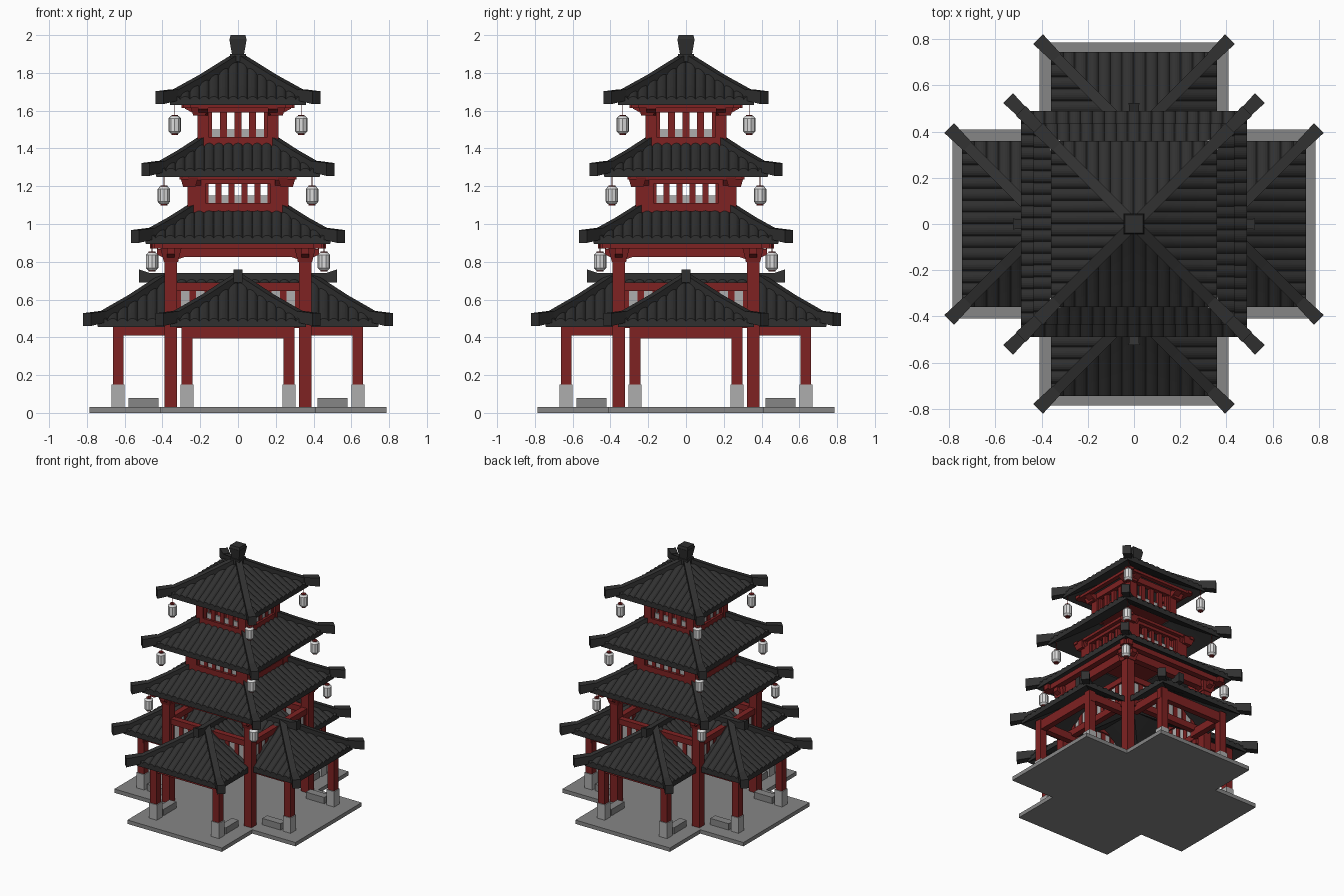
import bpy, bmesh, math
from mathutils import Matrix, Vector

cube = bpy.data.objects.get("Cube")
if cube:
    bpy.data.objects.remove(cube, do_unlink=True)


def material(name, r, g, b):
    m = bpy.data.materials.new(name)
    m.use_nodes = True
    m.diffuse_color = (r, g, b, 1)
    m.node_tree.nodes["Principled BSDF"].inputs["Base Color"].default_value = (r, g, b, 1)
    return m


RED = material("red_wood", 0.21, 0.016, 0.016)
TILE = material("dark_tile", 0.03, 0.03, 0.03)
STONE = material("stone_grey", 0.24, 0.24, 0.24)
PALE = material("pale_stone", 0.42, 0.42, 0.42)
PAPER = material("lantern_paper", 0.72, 0.72, 0.72)


def finish(name, bm, mat, quarters=True):
    """Turn a bmesh into an object, repeated on all four sides if wanted."""
    if quarters:
        source = bm.verts[:] + bm.edges[:] + bm.faces[:]
        for k in (1, 2, 3):
            copy = bmesh.ops.duplicate(bm, geom=source)["geom"]
            verts = [v for v in copy if isinstance(v, bmesh.types.BMVert)]
            bmesh.ops.rotate(bm, verts=verts, cent=(0, 0, 0),
                             matrix=Matrix.Rotation(k * math.pi / 2, 3, 'Z'))
    bmesh.ops.recalc_face_normals(bm, faces=bm.faces[:])
    mesh = bpy.data.meshes.new(name)
    bm.to_mesh(mesh)
    bm.free()
    mesh.materials.append(mat)
    obj = bpy.data.objects.new(name, mesh)
    bpy.context.scene.collection.objects.link(obj)


def loft(bm, rings):
    rings = [[bm.verts.new(p) for p in ring] for ring in rings]
    n = len(rings[0])
    for a, b in zip(rings, rings[1:]):
        for i in range(n):
            j = (i + 1) % n
            bm.faces.new((a[i], a[j], b[j], b[i]))
    bm.faces.new(rings[0][::-1])
    bm.faces.new(rings[-1])


def block(bm, x, y, z0, z1, hx, hy, top=1.0):
    """Box with half sizes hx, hy; top scales the upper end."""
    loft(bm, [[(x + sx * hx * s, y + sy * hy * s, z)
               for sx, sy in ((-1, -1), (1, -1), (1, 1), (-1, 1))]
              for z, s in ((z0, 1), (z1, top))])


def beam(bm, a, b, w, h, w2=None, h2=None):
    """Upright rectangular bar whose underside runs from a to b."""
    a, b = Vector(a), Vector(b)
    side = Vector((b.y - a.y, a.x - b.x, 0)).normalized()
    rings = []
    for p, ww, hh in ((a, w, h), (b, w2 or w, h2 or h)):
        s, up = side * ww / 2, Vector((0, 0, hh))
        rings.append([p - s, p + s, p + s + up, p - s + up])
    loft(bm, rings)


def profile(E, inner, ze, zt):
    """Slightly hollow roof slope: height at distance d from the middle."""
    def height(d):
        t = (E - d) / (E - inner)
        return ze + (zt - ze) * (t - 0.12 * t * (1 - t))
    return height


ROW, THICK = 0.052, 0.03


def tiles(bm, place, u0, u1, lo, hi, height):
    """Closed slab with rounded tile rows running down the slope."""
    rows = max(1, round((u1 - u0) / ROW))
    rings = []
    for i in range(rows * 6 + 1):
        u = u0 + (u1 - u0) * i / (rows * 6)
        bump = 0.015 * abs(math.sin(math.pi * i / 6)) ** 0.6
        near, far = lo(u), hi(u)
        ds = [far + (near - far) * k / 3 for k in range(4)]
        ring = [(*place(u, far), height(far) - THICK)]
        ring += [(*place(u, d), height(d) + bump) for d in ds]
        ring.append((*place(u, near), height(near) - THICK))
        rings.append(ring)
    loft(bm, rings)


def hip(bm, E, inner, height, sx=1, oy=0.0):
    """Corner ridge with a thick, raised end block."""
    def at(d, dz):
        return (sx * d, oy - d, height(min(d, E)) + dz)
    mid = (E + inner) / 2
    beam(bm, at(inner, -0.01), at(mid, -0.01), 0.046, 0.045)
    beam(bm, at(mid, -0.01), at(E, -0.01), 0.046, 0.045)
    beam(bm, at(E - 0.025, -0.02), at(E + 0.055, -0.025), 0.05, 0.06, 0.06, 0.068)


# Tiered roofs
def tier_roof(name, E, inner, ze, zt):
    height = profile(E, inner, ze, zt)
    bm = bmesh.new()
    tiles(bm, lambda u, d: (u, -d), 0.003 - E, E - 0.003,
          lambda u: max(abs(u), inner), lambda u: E, height)
    finish(name + "_tiles", bm, TILE)
    bm = bmesh.new()
    hip(bm, E, inner, height)
    finish(name + "_ridges", bm, TILE)


tier_roof("lower_roof", 0.49, 0.22, 0.925, 1.085)
tier_roof("middle_roof", 0.435, 0.18, 1.28, 1.435)
tier_roof("top_roof", 0.36, 0.012, 1.66, 1.865)

# Porch roofs: a hipped end and two side slopes on each arm
E, END = 0.36, 0.385
slope = profile(E, 0, 0.485, 0.705)
bm = bmesh.new()
tiles(bm, lambda u, d: (u, -END - d), 0.003 - E, E - 0.003,
      lambda u: abs(u), lambda u: E, slope)
for s in (-1, 1):
    tiles(bm, lambda u, d: (s * d, -u), 0.01, END + E - 0.003,
          lambda u: max(0, u - END), lambda u: min(E, u), slope)
finish("porch_roof_tiles", bm, TILE)
bm = bmesh.new()
for s in (-1, 1):
    hip(bm, E, 0, slope, s, -END)
beam(bm, (0, 0, 0.69), (0, -0.5, 0.69), 0.04, 0.05)
beam(bm, (0, -0.47, 0.69), (0, -0.525, 0.69), 0.042, 0.052, 0.046, 0.07)
finish("porch_roof_ridges", bm, TILE)

# Finial
bm = bmesh.new()
block(bm, 0, 0, 1.86, 1.9, 0.042, 0.042)
block(bm, 0, 0, 1.9, 1.98, 0.032, 0.032, 1.45)
block(bm, 0, 0, 1.98, 2.0, 0.044, 0.044, 0.9)
finish("finial", bm, TILE, False)

# Cross-shaped base
bm = bmesh.new()
block(bm, 0, 0, 0, 0.03, 0.41, 0.41)
finish("base_centre", bm, STONE, False)
bm = bmesh.new()
block(bm, 0, -0.5975, 0, 0.03, 0.41, 0.1875)
finish("base_arms", bm, STONE)

# Porch columns, footings, benches and beams
columns, footings, benches, beams = (bmesh.new() for _ in range(4))
for s in (-1, 1):
    block(columns, s * 0.27, -0.635, 0.14, 0.48, 0.028, 0.028)
    block(footings, s * 0.27, -0.635, 0.03, 0.15, 0.034, 0.034)
    block(benches, s * 0.27, -0.5, 0.03, 0.08, 0.03, 0.08)
    beam(beams, (s * 0.27, -0.655, 0.41), (s * 0.27, -0.33, 0.41), 0.045, 0.06)
beam(beams, (-0.3, -0.635, 0.395), (0.3, -0.635, 0.395), 0.045, 0.075)
finish("porch_columns", columns, RED)
finish("column_footings", footings, PALE)
finish("benches", benches, STONE)
finish("porch_beams", beams, RED)

# Main columns with capitals and the frame under the lower roof
bm = bmesh.new()
block(bm, 0.355, -0.355, 0.03, 0.87, 0.033, 0.033)
block(bm, 0.355, -0.355, 0.8, 0.87, 0.038, 0.038, 1.45)
finish("main_columns", bm, RED)
bm = bmesh.new()
beam(bm, (-0.355, -0.355, 0.825), (0.355, -0.355, 0.825), 0.05, 0.09)
beam(bm, (-0.465, -0.42, 0.87), (0.465, -0.42, 0.87), 0.045, 0.04)
for s in (-1, 1):
    beam(bm, (s * 0.355, -0.355, 0.8), (s * 0.27, -0.355, 0.83), 0.04, 0.06, 0.04, 0.03)
    beam(bm, (s * 0.355, -0.355, 0.8), (s * 0.355, -0.43, 0.84), 0.04, 0.06, 0.04, 0.03)
finish("main_frame", bm, RED)


def window_band(wood, stone, half, y, z0, z1, panel_top, count, post):
    """Row of openings with thin posts above pale panels."""
    for i in range(count + 1):
        x = -half + 2 * half * i / count
        block(wood, x, y, z0, z1, post / 2, 0.014)
    block(stone, 0, y, z0, panel_top, half, 0.007)


# Lattice above the porch roofs
wood, stone = bmesh.new(), bmesh.new()
window_band(wood, stone, 0.32, -0.35, 0.49, 0.65, 0.645, 8, 0.035)
beam(wood, (-0.34, -0.35, 0.645), (0.34, -0.35, 0.645), 0.045, 0.045)
beam(wood, (-0.34, -0.35, 0.45), (0.34, -0.35, 0.45), 0.045, 0.05)
finish("lattice_wood", wood, RED)
finish("lattice_panels", stone, PALE)


# Upper storeys
def storey(name, half, win, z0, z1, reach, count, post):
    wood, stone = bmesh.new(), bmesh.new()
    zw, zt = z0 + 0.02, z1 - 0.045
    c = (half + win) / 2
    block(wood, c, -c, z0 - 0.03, z1, half - c, half - c)
    beam(wood, (-half, 0.02 - half, zt), (half, 0.02 - half, zt), 0.04, 0.045)
    beam(wood, (-reach, -reach + 0.03, z1 - 0.022), (reach, -reach + 0.03, z1 - 0.022),
         0.035, 0.022)
    block(wood, half - 0.01, 0.01 - half, zt - 0.015, z1 - 0.01, 0.032, 0.032, 1.5)
    for s in (-1, 1):
        beam(wood, (s * c, 0.01 - half, zt - 0.02), (s * c, 0.02 - reach, zt + 0.02),
             0.05, 0.05, 0.05, 0.02)
    window_band(wood, stone, win, 0.03 - half, zw, zt, zw + 0.04, count, post)
    finish(name + "_walls", wood, RED)
    finish(name + "_panels", stone, PALE)
    bm = bmesh.new()
    block(bm, 0, 0, z0 - 0.025, zw, half - 0.002, half - 0.002)
    finish(name + "_floor", bm, RED, False)


storey("middle_storey", 0.268, 0.172, 1.09, 1.257, 0.31, 5, 0.03)
storey("upper_storey", 0.215, 0.155, 1.44, 1.635, 0.3, 4, 0.037)

# Hanging lanterns at the corners of each tier
paper, caps = bmesh.new(), bmesh.new()
for r, z in ((0.455, 0.802), (0.392, 1.152), (0.335, 1.525)):
    def drum(bm, z0, z1, r0, r1):
        loft(bm, [[(r + q * math.cos(k * math.tau / 10), -r + q * math.sin(k * math.tau / 10), h)
                   for k in range(10)] for h, q in ((z0, r0), (z1, r1))])
    drum(paper, z - 0.047, z - 0.034, 0.021, 0.033)
    drum(paper, z - 0.034, z + 0.034, 0.033, 0.033)
    drum(paper, z + 0.034, z + 0.047, 0.033, 0.021)
    drum(caps, z - 0.053, z - 0.046, 0.018, 0.018)
    drum(caps, z + 0.046, z + 0.053, 0.018, 0.018)
    drum(caps, z + 0.05, z + 0.14, 0.002, 0.002)
finish("lantern_bodies", paper, PAPER)
finish("lantern_caps", caps, RED)
